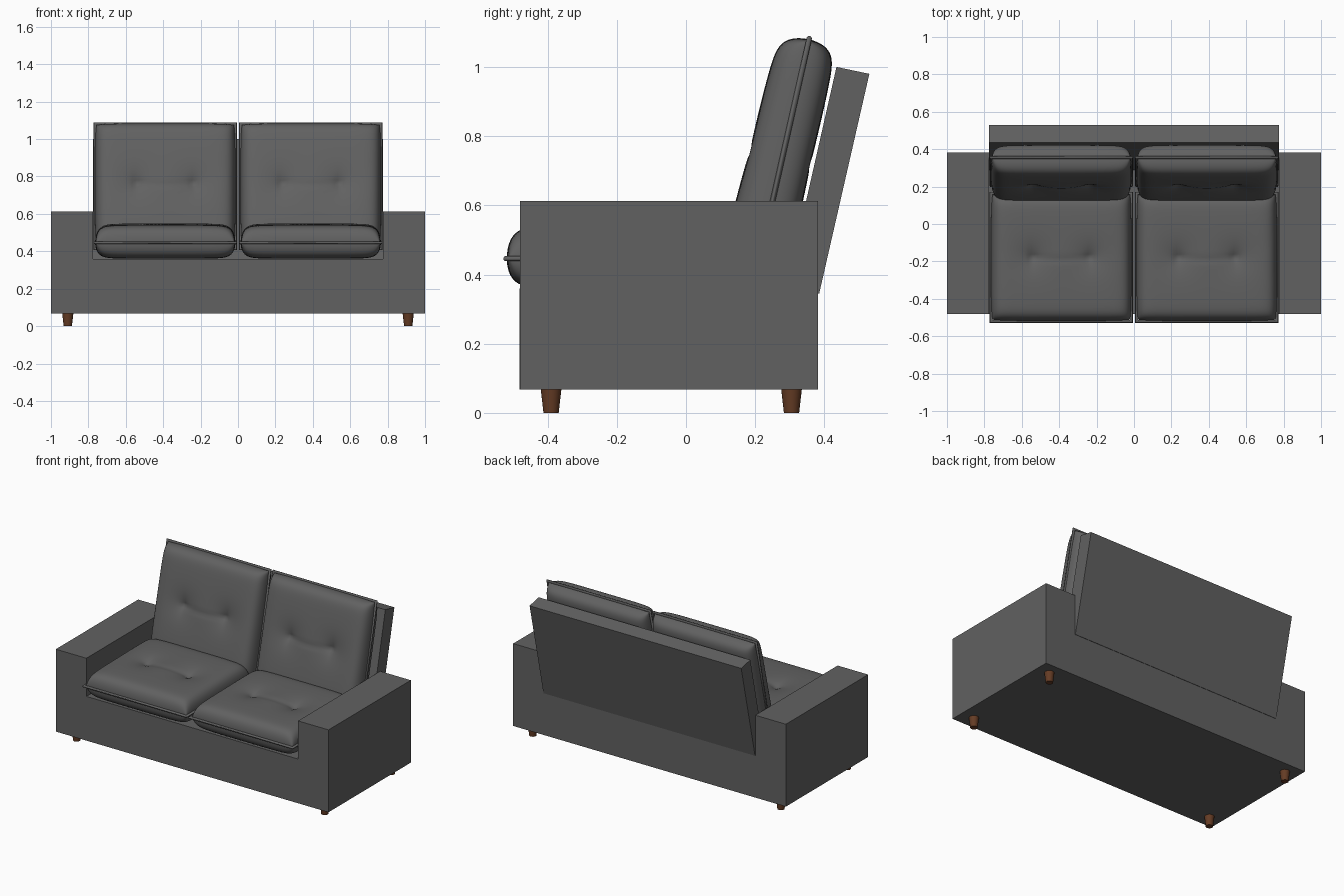
import bpy, bmesh, math
from mathutils import Matrix, Vector

if "Cube" in bpy.data.objects:
    bpy.data.objects.remove(bpy.data.objects["Cube"])


def material(name, rgb):
    m = bpy.data.materials.new(name)
    m.diffuse_color = (*rgb, 1)
    m.use_nodes = True
    m.node_tree.nodes["Principled BSDF"].inputs["Base Color"].default_value = m.diffuse_color
    return m


FABRIC = material("charcoal fabric", (0.12, 0.12, 0.12))
WOOD = material("brown wood", (0.13, 0.045, 0.018))


def finish(bm, name, mat, smooth=None):
    bmesh.ops.recalc_face_normals(bm, faces=bm.faces)
    me = bpy.data.meshes.new(name)
    bm.to_mesh(me)
    bm.free()
    ob = bpy.data.objects.new(name, me)
    bpy.context.collection.objects.link(ob)
    me.materials.append(mat)
    if smooth:
        bpy.ops.object.select_all(action='DESELECT')
        bpy.context.view_layer.objects.active = ob
        ob.select_set(True)
        bpy.ops.object.shade_smooth_by_angle(angle=math.radians(smooth))
    return ob


def prism(name, points, offset):
    """Flat outline extruded along an offset vector."""
    bm = bmesh.new()
    face = bm.faces.new([bm.verts.new(p) for p in points])
    new = bmesh.ops.extrude_face_region(bm, geom=[face])["geom"]
    bmesh.ops.translate(bm, vec=offset, verts=[v for v in new if isinstance(v, bmesh.types.BMVert)])
    return finish(bm, name, FABRIC)


# Body: U-shaped front outline with both arms and the seat deck
outline = [(-1, .067), (1, .067), (1, .613), (.776, .613), (.776, .36),
           (-.776, .36), (-.776, .613), (-1, .613)]
prism("body", [(x, -.48, z) for x, z in outline], (0, .862, 0))

# Slanted backrest slab
side = [(.29, .36), (.385, .345), (.53, .98), (.435, 1.0)]
prism("backrest", [(-.776, y, z) for y, z in side], (1.552, 0, 0))

# Thin seam down the middle of the front
prism("front_seam", [(-.0015, -.481, .067), (.0015, -.481, .067),
                     (.0015, -.481, .36), (-.0015, -.481, .36)], (0, .004, 0))

# Tapered legs
for sx in (-1, 1):
    for y in (-.39, .305):
        bm = bmesh.new()
        bmesh.ops.create_cone(bm, cap_ends=True, segments=24, radius1=.022, radius2=.03, depth=.07,
                              matrix=Matrix.Translation((sx * .91, y, .035)))
        finish(bm, "leg", WOOD, 40)

HX, HY, N = .385, .35, 64


def pillow(u, v):
    """Boxy pillow height, 0 at the rim and 1 in the middle."""
    a = max(0, 1 - abs(u) ** 14) ** .5
    b = max(0, 1 - abs(v) ** 14) ** .5
    return a * b * (1 - .12 * (u ** 4 + v ** 4) / 2)


def dent(x, y):
    """Two buttons with a pulled crease between and short creases around."""
    d = 0
    for bx in (-.155, .155):
        r = math.hypot(x - bx, y)
        d += .022 * math.exp(-r / .03) + .012 * math.exp(-(r / .1) ** 2)
        d += .010 * math.exp(-abs(x - bx) / .008 - (y / .06) ** 2)
    if abs(x) < .155:
        d += .008 * math.exp(-abs(y + .012 * (1 - (x / .155) ** 2)) / .012)
    return d


def cushion(name, matrix, bulge):
    bm = bmesh.new()
    par = [math.sin(math.pi / 2 * (2 * i / N - 1)) for i in range(N + 1)]
    for top in (True, False):
        grid = []
        for v in par:
            row = []
            for u in par:
                x, y = u * (HX - .010), v * (HY - .010)
                p = pillow(u, v)
                if top:
                    z = p * (.100 - bulge * v - dent(x, y))
                else:
                    z = -p * (.086 - .6 * dent(x, y))
                # draw the rounded corners in slightly
                k = 1 - .02 * (u * v) ** 6
                row.append(bm.verts.new((x * k, y * k, z)))
            grid.append(row)
        for j in range(N):
            for i in range(N):
                bm.faces.new((grid[j][i], grid[j][i + 1], grid[j + 1][i + 1], grid[j + 1][i]))
    bmesh.ops.remove_doubles(bm, verts=bm.verts, dist=1e-5)
    bm.transform(matrix)
    finish(bm, name, FABRIC, 60)

    # Piping: square loop with a round section around the rim
    bm = bmesh.new()
    rings = []
    r, s = .008, 10
    for cx, cy in ((-1, -1), (1, -1), (1, 1), (-1, 1)):
        ring = []
        for k in range(s):
            a = 2 * math.pi * k / s
            o = r * math.cos(a) - r
            ring.append(bm.verts.new((cx * (HX - .002 + o), cy * (HY + o), r * math.sin(a))))
        rings.append(ring)
    for j in range(4):
        A, B = rings[j], rings[(j + 1) % 4]
        for k in range(s):
            bm.faces.new((A[k], B[k], B[(k + 1) % s], A[(k + 1) % s]))
    bm.transform(matrix)
    finish(bm, name + "_piping", FABRIC, 50)


# Seat and back cushions, one pair per side
for sx, label in ((-1, "left"), (1, "right")):
    cushion(label + "_seat_cushion", Matrix.Translation((sx * .389, -.178, .446)), -.006)
    cushion(label + "_back_cushion", Matrix.Translation((sx * .389, .281, .748))
            @ Matrix.Rotation(math.radians(77.3), 4, 'X'), .01)
